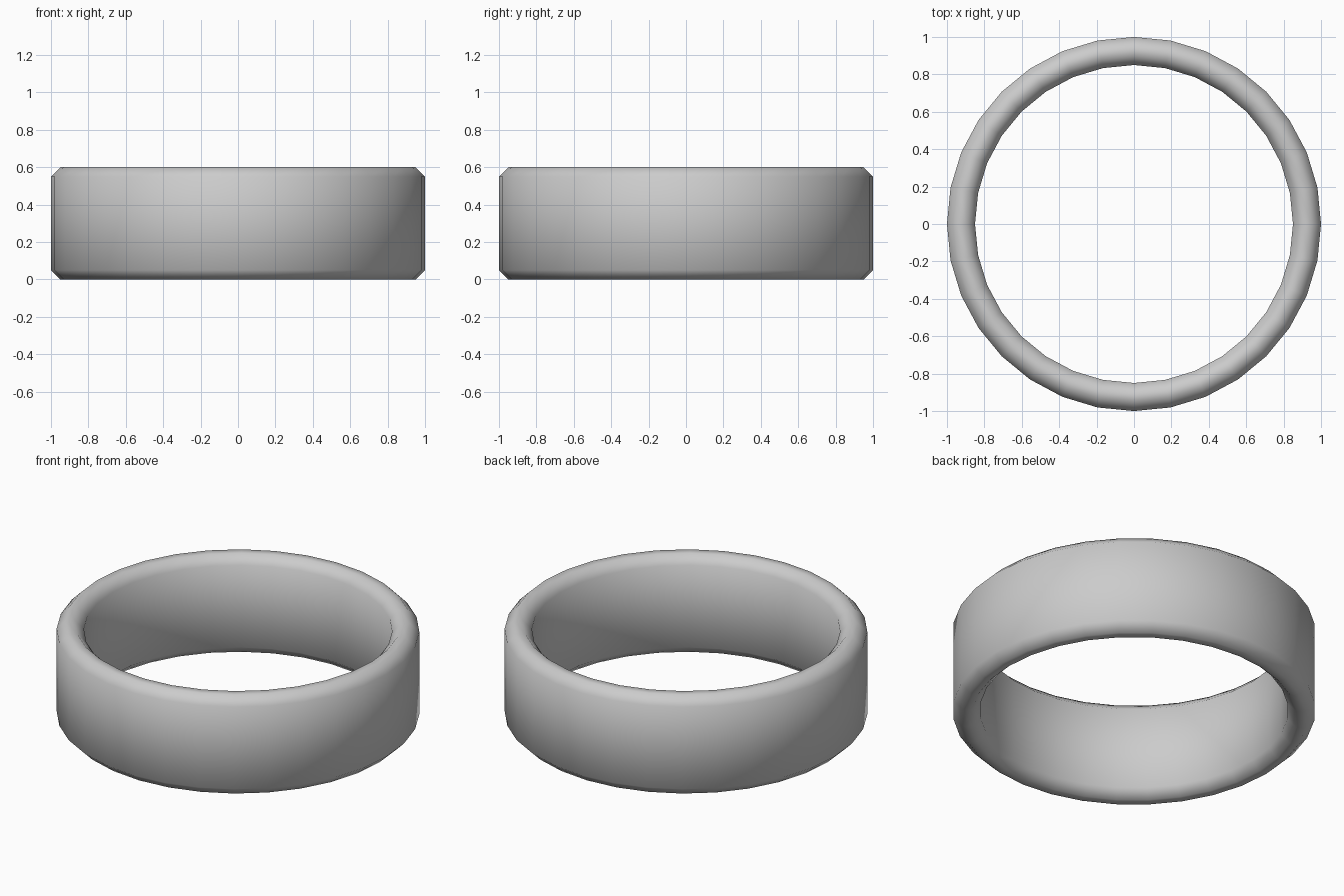
import bpy, bmesh
from math import cos, sin, tau

if "Cube" in bpy.data.objects:
    bpy.data.objects.remove(bpy.data.objects["Cube"])

SIDES = 32
R_OUT, R_IN, HEIGHT, CHAMFER = 1.0, 0.85, 0.6, 0.05

# Chamfered band cross-section (radius, z), counter-clockwise
c = CHAMFER
profile = [(R_IN + c, 0), (R_OUT - c, 0), (R_OUT, c), (R_OUT, HEIGHT - c),
           (R_OUT - c, HEIGHT), (R_IN + c, HEIGHT), (R_IN, HEIGHT - c), (R_IN, c)]

# Ring band: sweep the cross-section around z
bm = bmesh.new()
rings = [[bm.verts.new((r * cos(tau * i / SIDES), r * sin(tau * i / SIDES), z))
          for r, z in profile] for i in range(SIDES)]
n = len(profile)
for i in range(SIDES):
    a, b = rings[i], rings[(i + 1) % SIDES]
    for j in range(n):
        k = (j + 1) % n
        bm.faces.new((a[j], b[j], b[k], a[k])).smooth = True
bmesh.ops.recalc_face_normals(bm, faces=bm.faces)

mesh = bpy.data.meshes.new("ring_band")
bm.to_mesh(mesh)
bm.free()
bpy.context.collection.objects.link(bpy.data.objects.new("ring_band", mesh))
